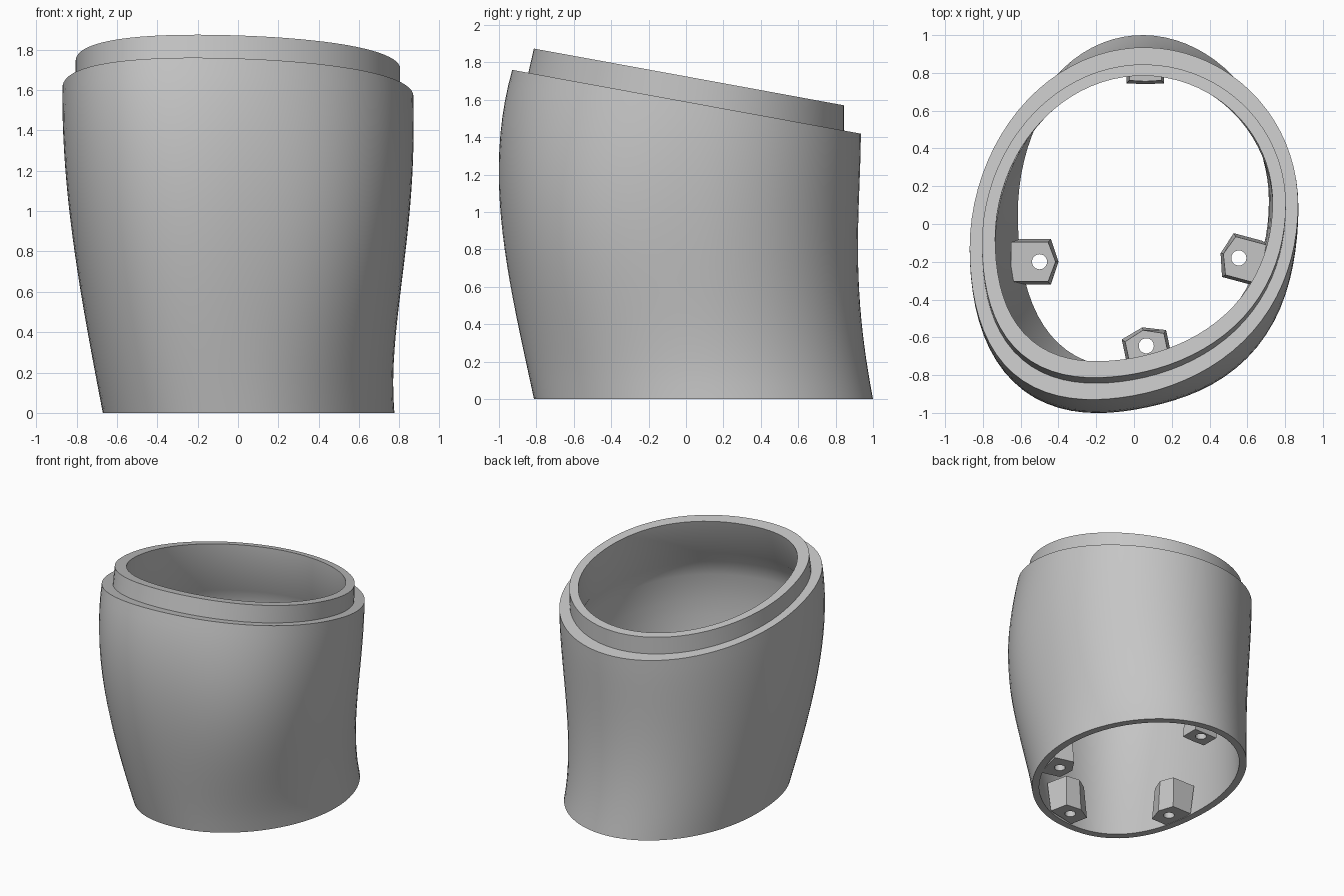
import bpy, bmesh, math
from mathutils import Vector, Matrix

if "Cube" in bpy.data.objects:
    bpy.data.objects.remove(bpy.data.objects["Cube"])

grey = bpy.data.materials.new("plain grey")
grey.use_nodes = True
grey.diffuse_color = (0.56, 0.56, 0.56, 1)
grey.node_tree.nodes["Principled BSDF"].inputs["Base Color"].default_value = (0.56, 0.56, 0.56, 1)

SIDES = 80
HEIGHT, SLOPE = 1.59, -0.183           # slanted upper cut
LEVELS = (0, 0.4, 0.8, 1.2, 1.6)
X_MIN = (-0.67, -0.745, -0.81, -0.855, -0.87)
X_MAX = (0.775, 0.783, 0.83, 0.865, 0.868)
Y_MIN = (-0.81, -0.895, -0.965, -0.995, -0.96)
Y_MAX = (1.0, 0.94, 0.92, 0.93, 0.93)


def smooth_curve(values, z):
    """Polynomial through the profile values."""
    total = 0
    for i, v in enumerate(values):
        for j, level in enumerate(LEVELS):
            if j != i:
                v *= (z - level) / (LEVELS[i] - level)
        total += v
    return total


def wall_point(u, t, inset_x, inset_y, rise, shift):
    """Point on the skewed oval, squarer at the front, at fraction u of the height."""
    z = u * HEIGHT
    skew = 0.05 + 0.07 * u - 0.06 * math.sin(t)
    bulge = 1
    if math.sin(t) < 0:
        right_side = 0.03 * u + 0.055 * math.sin(math.pi * u)
        bulge += (right_side if math.cos(t) > 0 else 0.045) * math.sin(2 * t) ** 2
    for _ in range(3):
        x0, x1, y0, y1 = (smooth_curve(p, z) for p in (X_MIN, X_MAX, Y_MIN, Y_MAX))
        x = (x0 + x1) / 2 + ((x1 - x0) / 2 - inset_x) * math.cos(t) * bulge
        y = (y0 + y1) / 2 + ((y1 - y0) / 2 - inset_y) * math.sin(t + skew) * bulge
        z = u * (HEIGHT + SLOPE * y)
    y += shift * (1 - math.sin(t)) / 2
    return Vector((x, y, u * (HEIGHT + SLOPE * y) + rise))


def finish(obj):
    obj.data.materials.append(grey)
    bpy.ops.object.select_all(action="DESELECT")
    obj.select_set(True)
    bpy.context.view_layer.objects.active = obj
    bpy.ops.object.shade_smooth_by_angle(angle=math.radians(32))


def mesh_object(name, bm):
    bmesh.ops.recalc_face_normals(bm, faces=bm.faces)
    mesh = bpy.data.meshes.new(name)
    bm.to_mesh(mesh)
    bm.free()
    obj = bpy.data.objects.new(name, mesh)
    bpy.context.collection.objects.link(obj)
    return obj


def loft(bm, rings, closed=False):
    loops = [[bm.verts.new(p) for p in ring] for ring in rings]
    n = len(loops[0])
    pairs = list(zip(loops, loops[1:])) + ([(loops[-1], loops[0])] if closed else [])
    for a, b in pairs:
        for i in range(n):
            j = (i + 1) % n
            bm.faces.new((a[i], a[j], b[j], b[i]))
    return loops


# Hollow shell: outer wall, stepped lip, then back down the inside
rows = [(i / 20, 0, 0, 0, 0) for i in range(21)]
rows += [(1, 0.065, 0.09, 0, 0), (1, 0.065, 0.09, 0.135, 0.03)]
rows += [(1, 0.135, 0.15, 0.135, 0.06), (0.9, 0.135, 0.14, 0, 0.01)]
rows += [(0.83, 0.075, 0.08, 0, 0), (0.76, 0.058, 0.06, 0, 0)]
rows += [(i / 14, 0.055, 0.055, 0, 0) for i in range(9, -1, -1)]
bm = bmesh.new()
loft(bm, [[wall_point(u, math.tau * k / SIDES, ix, iy, rise, shift)
           for k in range(SIDES)] for u, ix, iy, rise, shift in rows], closed=True)
finish(mesh_object("hollow_shell", bm))


# Mounting tabs: tapered blocks with a screw hole, narrowed at the inner end
def mounting_tab(name, hole, angle, depth, half=0.105, shoulder=0.045, tip=0.085):
    place = Matrix.Translation((hole[0], hole[1], 0)) @ Matrix.Rotation(angle, 4, "Z")
    rings = []
    for z, grow in ((0.004, 0.015), (0.26, 0)):
        back = -depth + 3 * grow
        outline = ((back, -half - grow), (shoulder + grow, -half - grow),
                   (tip + grow, 0), (shoulder + grow, half + grow), (back, half + grow))
        rings.append([place @ Vector((x, y, z)) for x, y in outline])
    bm = bmesh.new()
    low, high = loft(bm, rings)
    bm.faces.new(low)
    bm.faces.new(high)
    tab = mesh_object(name, bm)

    bm = bmesh.new()
    bmesh.ops.create_cone(bm, cap_ends=True, segments=24, radius1=0.04, radius2=0.04,
                          depth=1, matrix=place)
    cutter = mesh_object("hole_cutter", bm)
    cutter.hide_render = True
    cut = tab.modifiers.new("screw hole", "BOOLEAN")
    cut.operation, cut.object, cut.solver = "DIFFERENCE", cutter, "EXACT"
    finish(tab)
    bpy.ops.object.modifier_apply(modifier=cut.name)
    bpy.data.objects.remove(cutter)


mounting_tab("right_tab", (-0.50, -0.20), 0.0, 0.15)
mounting_tab("left_tab", (0.555, -0.18), math.radians(165), 0.14)
mounting_tab("front_tab", (0.065, -0.645), math.radians(102), 0.13)
mounting_tab("back_tab", (0.06, 0.83), math.radians(-90), 0.1, 0.085, 0.07, 0.075)
